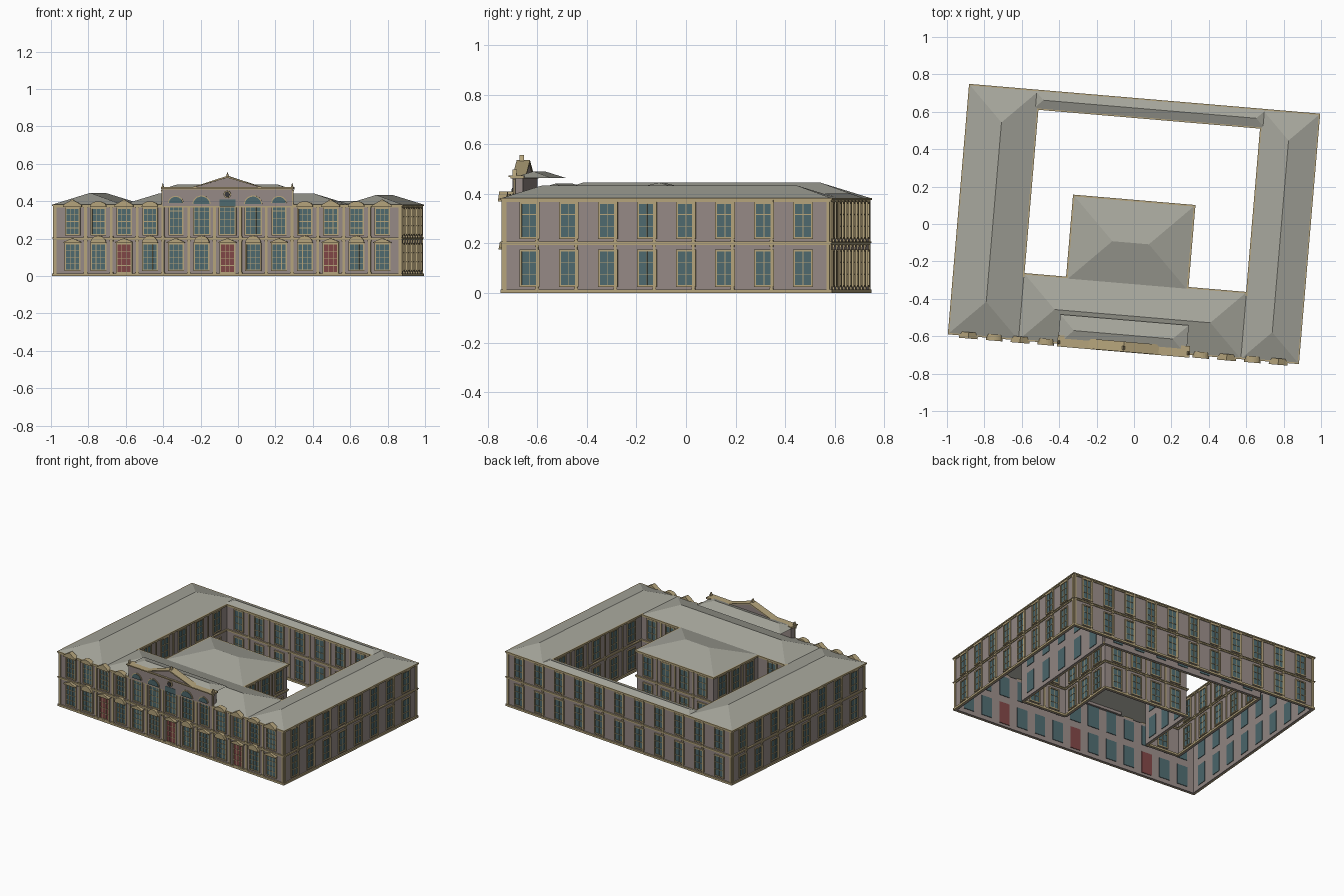
import bpy, bmesh, math
from mathutils import Matrix, Vector

if "Cube" in bpy.data.objects:
    bpy.data.objects.remove(bpy.data.objects["Cube"])

ROT = Matrix.Rotation(math.radians(-4.85), 4, 'Z')   # building is turned slightly
COL = {'wall': (.30, .25, .235, 1), 'trim': (.46, .37, .20, 1), 'glass': (.075, .14, .155, 1),
       'door': (.21, .06, .06, 1), 'roof': (.38, .38, .33, 1), 'dark': (.04, .04, .045, 1)}
MATS = {}
for k, c in COL.items():
    MATS[k] = bpy.data.materials.new(k)
    MATS[k].diffuse_color = c
parts = {}


def get(part, mat):
    return parts.setdefault(part, (bmesh.new(), mat))[0]


class Side:
    """Wall frame: s along the wall from its middle, t outwards, z up."""
    def __init__(self, name, a, b):
        a, b = Vector((*a, 0)), Vector((*b, 0))
        self.name, self.len, self.mid = name, (b - a).length, (a + b) / 2
        self.d = (b - a).normalized()
        self.n = Vector((self.d.y, -self.d.x, 0))

    def prism(self, part, mat, pts, t0, t1):
        bm = get(self.name + '_' + part, mat)
        rings = [[bm.verts.new(self.mid + self.d * s + self.n * t + Vector((0, 0, z))) for s, z in pts]
                 for t in (t0, t1)]
        bm.faces.new(rings[0])
        bm.faces.new(rings[1][::-1])
        for i in range(len(pts)):
            j = (i + 1) % len(pts)
            bm.faces.new((rings[0][j], rings[0][i], rings[1][i], rings[1][j]))

    def box(self, part, mat, s0, s1, z0, z1, t0, t1):
        self.prism(part, mat, [(s0, z0), (s1, z0), (s1, z1), (s0, z1)], t0, t1)

    def window(self, s, z0, z1, w=.072, cols=2, rows=3, mat='glass', arch=0):
        h, f = w / 2, .004
        part = 'doors' if mat == 'door' else 'windows'
        self.box(part, mat, s - h, s + h, z0, z1, -.016, .002)
        for x in (s - h, s + h):
            self.box('frames', 'trim', x - f, x + f, z0 - f, z1 + f, 0, .008)
        for z in (z0, z1):
            self.box('frames', 'trim', s - h, s + h, z - f, z + f, 0, .008)
        for i in range(1, cols):
            x = s - h + w * i / cols
            self.box('frames', 'trim', x - .0015, x + .0015, z0, z1, 0, .005)
        for i in range(1, rows):
            z = z0 + (z1 - z0) * i / rows
            self.box('frames', 'trim', s - h, s + h, z - .0015, z + .0015, 0, .005)
        if arch:   # rounded head light with a moulded surround
            for p, m, r, t in (('frames', 'trim', h + .007, .003), ('windows', 'glass', h - .002, .006)):
                self.prism(p, m, arc(s, z1 + f, r, arch * r / h), -.014, t)

    def bands(self, inner=False):
        e = self.len / 2
        self.box('wall', 'wall', -e, e, 0, .38, -.012, 0)
        for z0, z1, t in ((0, .014, .009), (.194, .202, .006), (.202, .207, .01), (.368, .376, .006), (.376, .384, .011)):
            self.box('bands', 'trim', -e - t, e + t, z0, z1, -.002, t)
        for x in (-e + .007, e - .007):
            if not inner:
                self.box('pilasters', 'trim', x - .007, x + .007, .014, .376, 0, .006)

    def pilaster(self, s, w=.009, mat='trim', top=.376):
        for z0, z1 in ((.014, .194), (.207, top)):
            self.box('pilasters', mat, s - w / 2, s + w / 2, z0, z1, 0, .006)
            for z in (z0, z1 - .008):
                self.box('pilasters', mat, s - w / 2 - .003, s + w / 2 + .003, z, z + .008, 0, .009)


def arc(s, z, r, h, n=12):
    return [(s + r * math.cos(math.pi * i / n), z + h * math.sin(math.pi * i / n)) for i in range(n + 1)]


def hip(name, u0, u1, v0, v1, z0, z1):
    bm = get(name, 'roof')
    c = [bm.verts.new(p) for p in ((u0, v0, z0), (u1, v0, z0), (u1, v1, z0), (u0, v1, z0))]
    um, vm, h = (u0 + u1) / 2, (v0 + v1) / 2, min(u1 - u0, v1 - v0) / 2
    if u1 - u0 > v1 - v0:
        a, b = bm.verts.new((u0 + h, vm, z1)), bm.verts.new((u1 - h, vm, z1))
    else:
        a, b = bm.verts.new((um, v0 + h, z1)), bm.verts.new((um, v1 - h, z1))
        c = c[1:] + c[:1]
        a, b = a, b
    for f in ((c[0], c[1], b, a), (c[1], c[2], b), (c[2], c[3], a, b), (c[3], c[0], a)):
        bm.faces.new(f)


def plain_rows(side, n, pitch, pil=.03):
    for i in range(n):
        s = (i - (n - 1) / 2) * pitch
        side.window(s, .028, .172)
        side.window(s, .222, .364)
        if i < n - 1 and pil:
            side.pilaster(s + pil)


# plain outer walls
X, Y = .931, .661
front = Side('front', (-X, -Y), (X, -Y))
front.bands()
for nm, a, b, n, pitch in (('right', (X, -Y), (X, Y), 8, .158), ('back', (X, Y), (-X, Y), 11, .166),
                           ('left', (-X, Y), (-X, -Y), 8, .158)):
    sd = Side(nm, a, b)
    sd.bands()
    plain_rows(sd, n, pitch)

# courtyard walls around the inner wing
court = [(-.572, -.322), (-.572, .576), (.639, .576), (.639, -.322),
         (.308, -.322), (.308, .118), (-.327, .118), (-.327, -.322)]
for i, n in enumerate((5, 7, 5, 2, 3, 4, 3, 1)):
    sd = Side('courtyard', court[i], court[(i + 1) % 8])
    sd.bands(True)
    plain_rows(sd, n, sd.len / max(n + .2, 1), sd.len / (n + .2) / 2)

# front facade, thirteen bays
P = .1385
for i in range(-6, 7):
    s, mid, odd = i * P, abs(i) <= 2, i % 2
    door = i in (-4, 0, 4)
    front.window(s, .018 if door else .03, .172, .078, 3, 4, 'door' if door else 'glass')
    if odd:
        front.prism('lower_hoods', 'trim', arc(s, .176, .042, .04), 0, .022)
    else:
        front.prism('lower_hoods', 'trim', [(s - .048, .176), (s + .048, .176), (s + .048, .182),
                                            (s, .203), (s - .048, .182)], 0, .022)
    if mid:
        top = .385 if abs(i) < 2 else .39
        front.window(s, .222, top, .086 if abs(i) < 2 else .072, 3, 4, arch=.045 if i else .02)
    else:
        front.window(s, .222, .362, .074, 3, 4)
        if odd:
            front.prism('upper_hoods', 'trim', arc(s, .37, .044, .03), -.01, .024)
        else:
            front.prism('upper_hoods', 'trim', [(s - .05, .37), (s + .05, .37), (s + .05, .38),
                                                (s, .41), (s - .05, .38)], -.01, .024)
for i in range(-6, 6):
    front.pilaster((i + .5) * P, .014, 'wall', .46 if -3 <= i <= 2 else .376)

# raised centre with cornice, pediment and finials
C = .347
front.box('centre_wall', 'wall', -C, C, .376, .466, -.03, .012)
for i in range(-2, 3):   # arched heads repeated on the raised wall face
    r, z = (.043, .385) if abs(i) < 2 else (.036, .39)
    if i:
        front.prism('frames', 'trim', arc(i * P, z, r + .006, r + .003), .01, .016)
        front.prism('windows', 'glass', arc(i * P, z, r, r - .003), .01, .019)
    else:
        front.box('windows', 'glass', -r, r, .372, .41, .01, .014)
for t, z0, z1 in ((.018, .462, .468), (.026, .468, .475)):
    front.box('centre_cornice', 'trim', -C - .008, C + .008, z0, z1, -.035, t)
front.prism('pediment', 'wall', [(-.18, .475), (.18, .475), (0, .53)], -.025, .014)
for k in (-1, 1):
    front.prism('pediment_rake', 'trim', [(k * .195, .473), (k * .18, .473), (0, .526), (0, .536)], -.03, .024)
    front.prism('finials', 'trim', [(k * C - .006, .474), (k * C + .006, .474), (k * C, .498)], -.006, .012)
front.prism('finials', 'trim', [(-.01, .53), (.01, .53), (.004, .543), (0, .556), (-.004, .543)], -.006, .012)
for r, t, m, p in ((.02, .02, 'trim', 'roundel_rim'), (.014, .024, 'dark', 'roundel')):
    front.prism(p, m, [(r * math.cos(a * math.pi / 8), .437 + r * math.sin(a * math.pi / 8)) for a in range(16)], .01, t)

# hipped roofs
hip('left_roof', -.941, -.563, -.67, .67, .382, .445)
hip('right_roof', .63, .941, -.67, .67, .382, .434)
hip('front_roof', -.563, .63, -.67, -.313, .382, .441)
hip('back_roof', -.59, .655, .567, .67, .382, .402)
hip('inner_wing_roof', -.336, .317, -.33, .127, .382, .446)
hip('centre_roof', -.352, .338, -.675, -.515, .464, .491)

for name, (bm, mat) in parts.items():
    bmesh.ops.recalc_face_normals(bm, faces=bm.faces)
    if name.endswith('roof'):
        for f in bm.faces:
            f.normal_update()
            if f.normal.z < 0:
                f.normal_flip()
    bm.transform(ROT)
    me = bpy.data.meshes.new(name)
    bm.to_mesh(me)
    bm.free()
    me.materials.append(MATS[mat])
    bpy.context.collection.objects.link(bpy.data.objects.new(name, me))

for m in bpy.data.materials:
    if m.users and not m.is_grease_pencil:
        m.use_nodes = True
        m.node_tree.nodes["Principled BSDF"].inputs["Base Color"].default_value = m.diffuse_color
